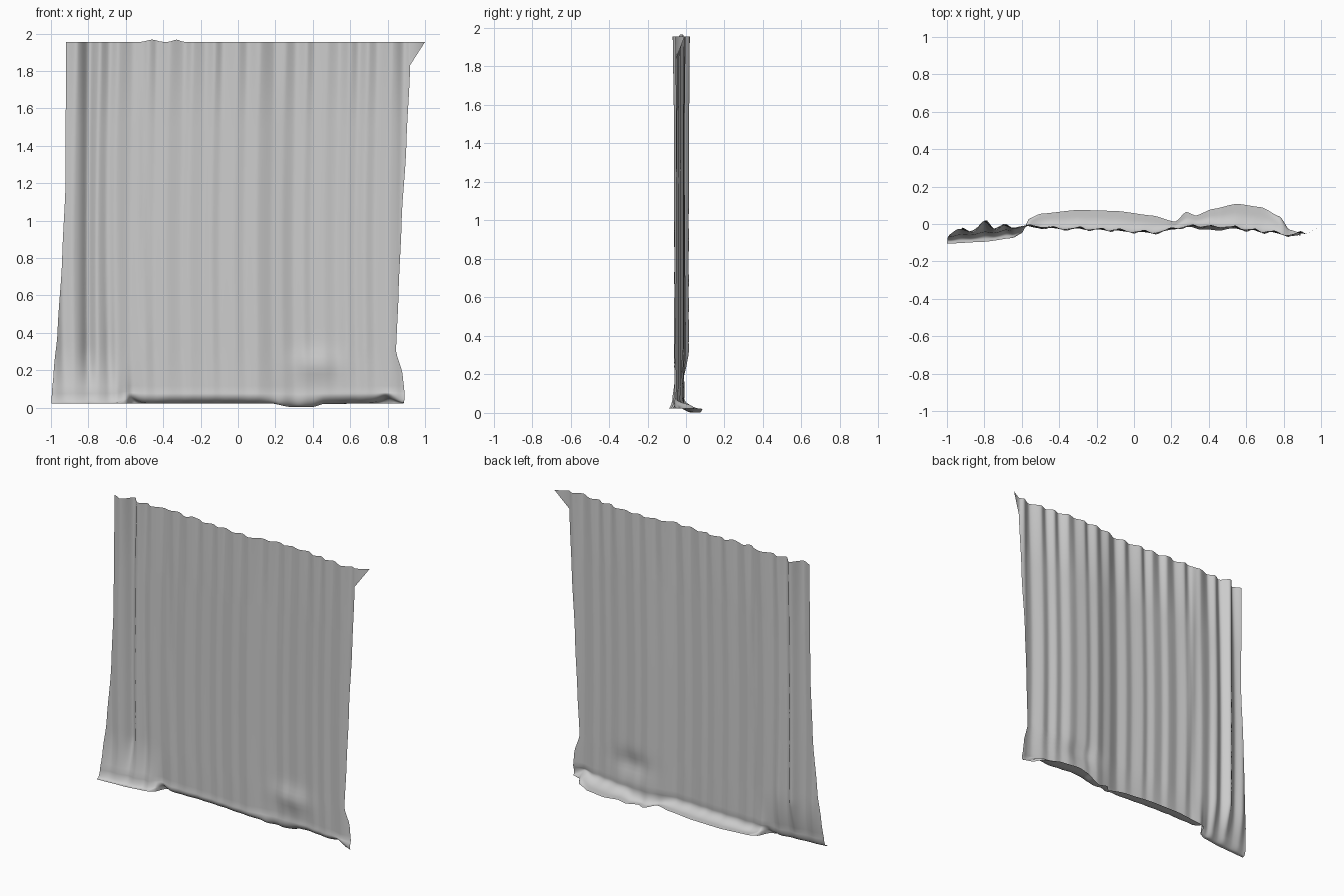
import bpy, bmesh, math, random

if "Cube" in bpy.data.objects:
    bpy.data.objects.remove(bpy.data.objects["Cube"])

random.seed(4)
COLS, ROWS, FOOT = 190, 60, 16


def curve(points, t):
    """Smoothly eased interpolation through sorted (t, value) points."""
    if t <= points[0][0]:
        return points[0][1]
    for (a, va), (b, vb) in zip(points, points[1:]):
        if t <= b:
            f = (t - a) / (b - a)
            return va + (vb - va) * (0.5 * f + 0.5 * f * f * (3 - 2 * f))
    return points[-1][1]


def bump(x, centre, width):
    return math.exp(-((x - centre) / width) ** 2)


# Side edges of the cloth, as x at height z
left_edge = [(0.02, -1), (0.2, -.985), (0.4, -.965), (0.8, -.94), (1.2, -.922), (1.95, -.92)]
right_edge = [(0.02, .885), (0.08, .89), (0.18, .88), (0.3, .845), (0.6, .858),
              (1.0, .875), (1.4, .9), (1.82, .92)]

# Mean depth of the hanging cloth and end of the spread hem, as y at x
hang = [(-1, -.045), (-.92, -.03), (-.7, -.015), (-.5, -.02), (-.3, -.025), (.1, -.045),
        (.3, -.01), (.5, -.015), (.7, -.04), (.85, -.06), (.92, -.05)]
hem = [(-1, -.105), (-.8, -.095), (-.65, -.075), (-.6, -.05), (-.56, .03), (-.5, .055),
       (-.3, .075), (-.1, .07), (.1, .045), (.22, .012), (.28, .065), (.33, .045),
       (.42, .08), (.55, .108), (.68, .09), (.78, .04), (.83, -.03), (.9, -.05)]
low_edge = [(-1, .022), (.18, .022), (.28, .003), (.4, .003), (.46, .02), (.9, .022)]

# Irregular pleats, alternating forward and back
pleats, side, px = [], 1, -1.02
while px < 1.05:
    pleats.append((px, side * random.uniform(.5, 1.0)))
    px += random.uniform(.04, .085)
    side = -side


def depth(x, z):
    top = max(0, (z - 1.5) / .455)
    amp = .006 + .008 * top + .007 * max(0, min(1, (-.3 - x) / .4)) + .004 * max(0, min(1, (x - .5) / .3))
    fade = min(1, z / .3)
    y = curve(hang, x) + curve(pleats, x + .012 * math.sin(2 * z)) * amp * (.35 + .65 * fade)
    y += .026 * bump(x, -.8, .03) * fade + .012 * bump(x, -.68, .025) * min(1, max(0, 1.4 - z))
    y += .012 * bump(x, -.5, .03) * min(1, z)
    y -= .02 * bump(x, .42, .12) * bump(z, .23, .07)
    return y


bm = bmesh.new()
grid = []
for r in range(ROWS + FOOT + 1):
    f = min(1, r / ROWS)
    g = max(0, (r - ROWS) / FOOT)
    row = []
    for c in range(COLS + 1):
        u = c / COLS
        z = 1.955 + (0.085 - 1.955) * f
        lo, hi = curve(left_edge, z - .06 * g), curve(right_edge, z - .06 * g)
        x = lo + (hi - lo) * u
        y = depth(x, z)
        # Left end flares forward gently, elsewhere the hem turns back on the floor
        end = curve(hem, x)
        flare = max(0, min(1, (-.5 - x) / .15))
        near = max(0, 1 - z / .35) ** 2
        y += flare * near * (end - y) * .7
        if g:
            s = math.pi / 2 * min(1, g * 1.6)
            low = curve(low_edge, x)
            z = z + (low - z) * math.sin(s)
            t = g * g * (3 - 2 * g)
            y = y * (1 - t) + end * t - .018 * math.sin(math.pi * g) * (1 - g) * (1 - flare)
            z += .03 * math.sin(math.pi * g) * (bump(x, -.58, .05) + bump(x, .8, .06))
        # Tiny raised gathers on the top edge and the stretched top corner
        if r == 0:
            z += .012 * (bump(x, -.46, .035) + bump(x, -.33, .025))
        row.append(bm.verts.new((x, y, z)))
    grid.append(row)
for a, b in zip(grid, grid[1:]):
    for c in range(COLS):
        bm.faces.new((a[c], b[c], b[c + 1], a[c + 1]))

# Pulled-out triangular corner at top right
corner = [row[-1] for row in grid if row[-1].co.z > 1.8]
tip = bm.verts.new((1.0, -.008, 1.955))
for a, b in zip(corner, corner[1:]):
    bm.faces.new((a, b, tip))

mesh = bpy.data.meshes.new("curtain_cloth")
bm.to_mesh(mesh)
bm.free()
cloth = bpy.data.objects.new("curtain_cloth", mesh)
bpy.context.collection.objects.link(cloth)
for p in mesh.polygons:
    p.use_smooth = True
